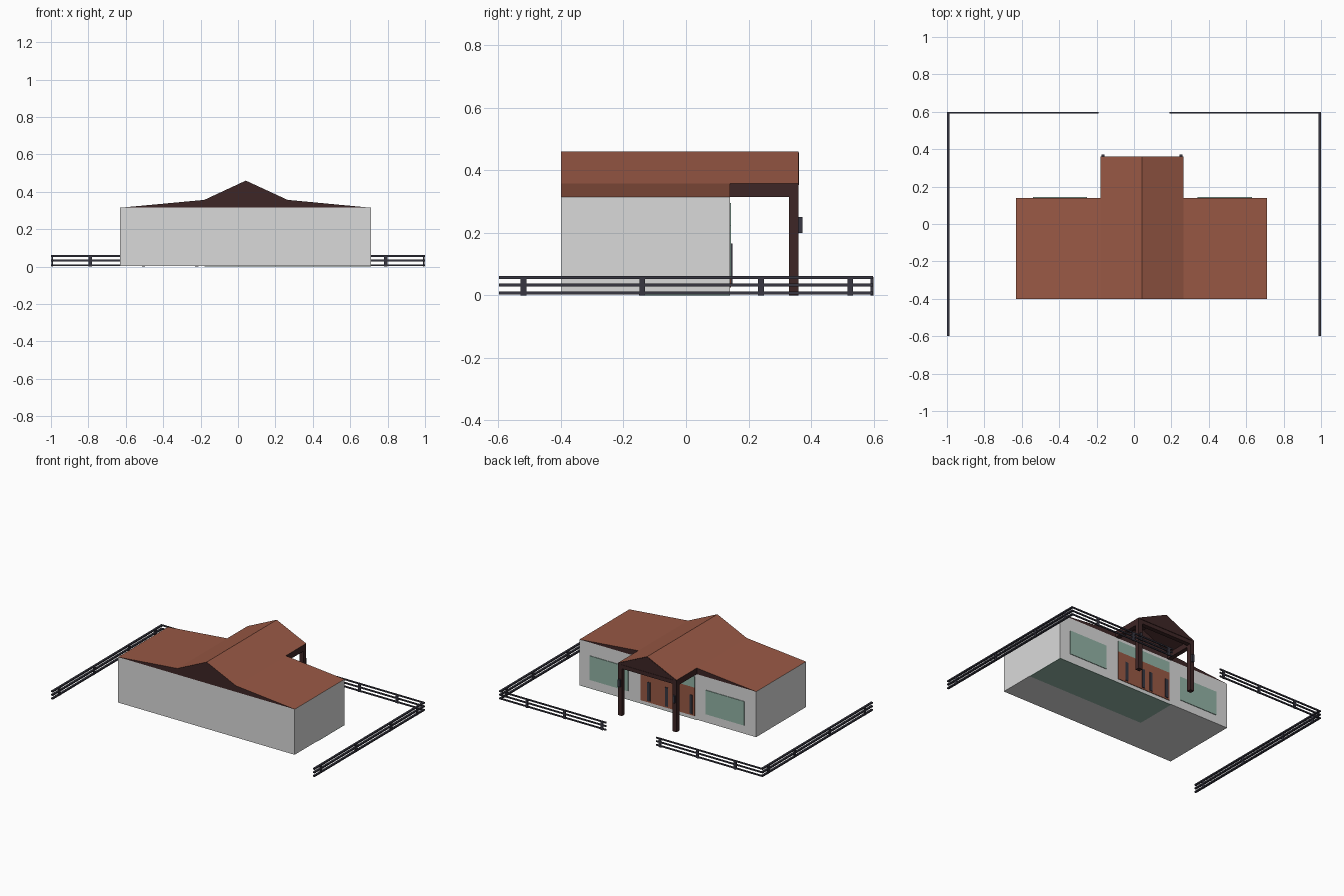
import bpy, bmesh
from mathutils import Vector

if "Cube" in bpy.data.objects:
    bpy.data.objects.remove(bpy.data.objects["Cube"], do_unlink=True)


def material(name, rgb):
    m = bpy.data.materials.new(name)
    m.use_nodes = True
    m.diffuse_color = (*rgb, 1)
    m.node_tree.nodes["Principled BSDF"].inputs["Base Color"].default_value = (*rgb, 1)
    return m


WALL = material("pale grey plaster", (0.70, 0.70, 0.70))
ROOF = material("terracotta", (0.32, 0.10, 0.06))
TIMBER = material("dark brown timber", (0.048, 0.019, 0.019))
SLATE = material("dark slate", (0.038, 0.037, 0.053))
GLASS = material("pale teal glass", (0.29, 0.45, 0.38))


def finish(bm, name, mats):
    bmesh.ops.recalc_face_normals(bm, faces=bm.faces)
    me = bpy.data.meshes.new(name)
    bm.to_mesh(me)
    bm.free()
    for m in mats:
        me.materials.append(m)
    ob = bpy.data.objects.new(name, me)
    bpy.context.collection.objects.link(ob)
    return ob


def add_box(bm, x, y, z):
    """Box from (min, max) ranges."""
    verts = bmesh.ops.create_cube(bm, size=1)["verts"]
    for v in verts:
        v.co = Vector([(lo + hi) / 2 + c * (hi - lo) for c, (lo, hi) in zip(v.co, (x, y, z))])


def box(name, x, y, z, mat):
    bm = bmesh.new()
    add_box(bm, x, y, z)
    return finish(bm, name, [mat])


def prism(name, profile, y0, y1, mats):
    """Extrude an x-z profile along y; upward faces take the first material."""
    bm = bmesh.new()
    face = bm.faces.new([bm.verts.new((x, y0, z)) for x, z in profile])
    new = bmesh.ops.extrude_face_region(bm, geom=[face])["geom"]
    bmesh.ops.translate(bm, vec=(0, y1 - y0, 0),
                        verts=[g for g in new if isinstance(g, bmesh.types.BMVert)])
    bmesh.ops.recalc_face_normals(bm, faces=bm.faces)
    for f in bm.faces:
        f.material_index = 0 if f.normal.z > 0.1 else len(mats) - 1
    return finish(bm, name, mats)


# Main dimensions
LEFT, RIGHT, FRONT, BACK, EAVE = -0.63, 0.71, -0.40, 0.14, 0.315
PORCH_L, PORCH_R, PORCH_Y = -0.18, 0.265, 0.36
MID, RIDGE, PORCH_Z = 0.042, 0.46, 0.357

# House body and floor plate
box("walls", (LEFT, RIGHT), (FRONT, BACK), (0.003, EAVE), WALL)
box("floor_plate", (PORCH_L, RIGHT), (-0.15, BACK), (0, 0.004), GLASS)

# Main roof, and the open porch roof behind it
gable = [(PORCH_L, PORCH_Z), (MID, RIDGE), (PORCH_R, PORCH_Z)]
prism("main_roof", [(LEFT, EAVE), *gable, (RIGHT, EAVE)], FRONT, BACK, [ROOF, TIMBER])
under = [(x, z - 0.012) for x, z in reversed(gable)]
prism("porch_roof", gable + under, BACK, PORCH_Y, [ROOF, TIMBER])
prism("porch_gable", [(x, z - 0.004) for x, z in gable], PORCH_Y - 0.012, PORCH_Y + 0.001, [TIMBER])

# Porch beams, posts and lamps
box("porch_back_beam", (PORCH_L, PORCH_R), (PORCH_Y - 0.03, PORCH_Y), (0.325, PORCH_Z - 0.006), TIMBER)
for side, x in (("right", PORCH_L), ("left", PORCH_R - 0.03)):
    box(side + "_porch_beam", (x, x + 0.03), (BACK, PORCH_Y), (EAVE, PORCH_Z - 0.005), TIMBER)
    box(side + "_porch_post", (x, x + 0.03), (PORCH_Y - 0.03, PORCH_Y), (0, PORCH_Z - 0.01), TIMBER)
    box(side + "_porch_lamp", (x + 0.007, x + 0.023), (PORCH_Y, PORCH_Y + 0.012), (0.2, 0.25), SLATE)

# Windows on the entrance side
for side, x in (("right", -0.54), ("left", 0.34)):
    box(side + "_window", (x, x + 0.29), (BACK, BACK + 0.004), (0.06, 0.225), GLASS)

# Entrance: panel, transom and door uprights
box("entrance_panel", (-0.165, 0.245), (BACK, BACK + 0.004), (0.025, 0.22), ROOF)
box("entrance_transom", (-0.165, 0.245), (BACK, BACK + 0.004), (0.22, 0.295), GLASS)
for i, x in enumerate((-0.14, -0.015, 0.045, 0.18)):
    box(f"door_upright_{i + 1}", (x - 0.011, x + 0.011), (BACK, BACK + 0.008), (0.035, 0.165), SLATE)

# Fence: three rails and short posts along each run
RAILS = (0.003, 0.028, 0.052)
for side, s in (("right", -1), ("left", 1)):
    bm = bmesh.new()
    xs = sorted((s, s * 0.986))
    for z in RAILS:
        add_box(bm, xs, (-0.598, 0.598), (z, z + 0.009))
    for y in (-0.52, -0.14, 0.24, 0.525):
        add_box(bm, sorted((s * 0.997, s * 0.989)), (y - 0.009, y + 0.009), (0, 0.059))
    finish(bm, side + "_side_fence", [SLATE])

    bm = bmesh.new()
    for z in RAILS:
        add_box(bm, sorted((s * 0.19, s * 0.986)), (0.590, 0.598), (z, z + 0.009))
    for x in (0.22, 0.505, 0.79):
        add_box(bm, (s * x - 0.009, s * x + 0.009), (0.591, 0.6), (0, 0.059))
    finish(bm, side + "_back_fence", [SLATE])
